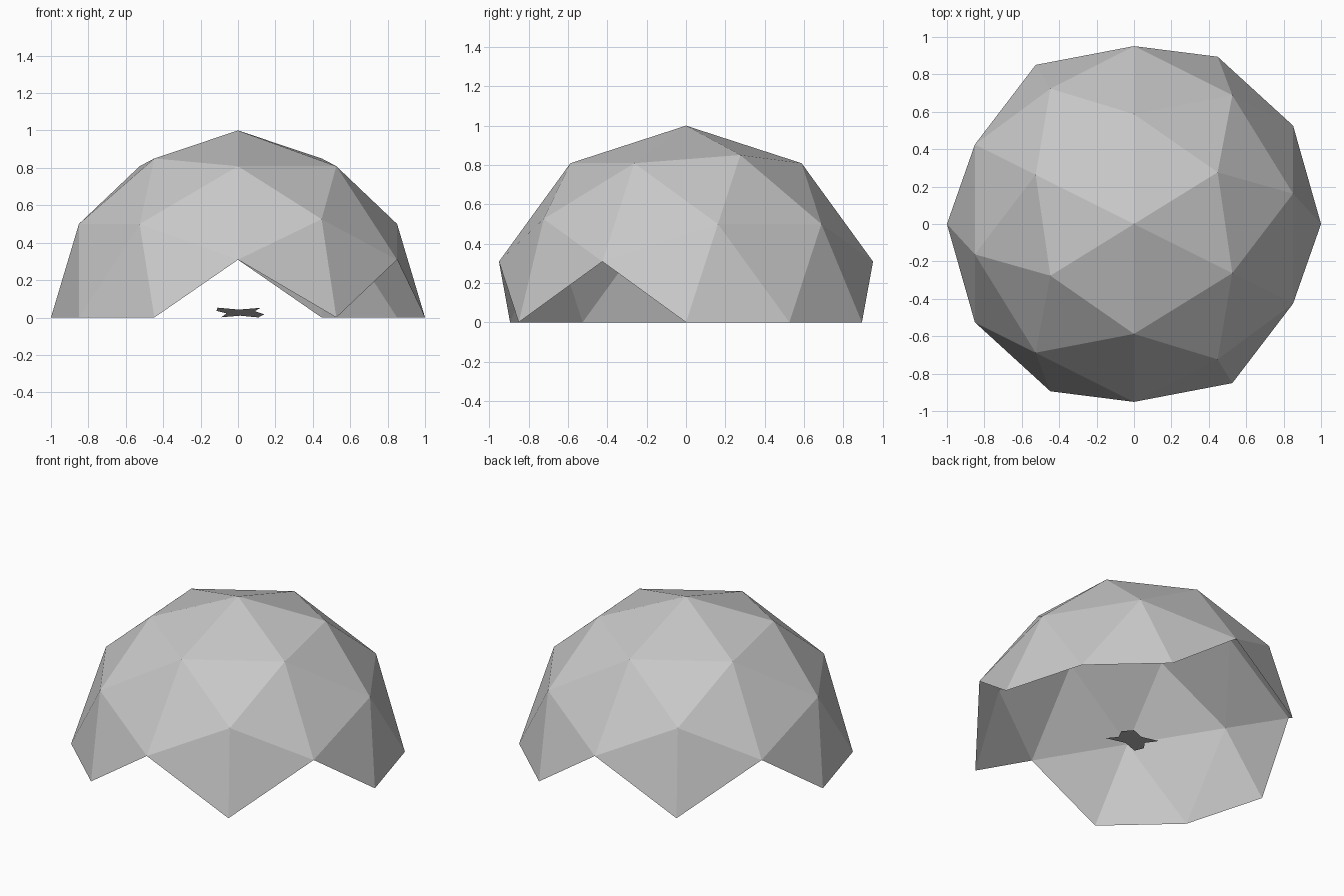
import bpy
import bmesh
import math
from mathutils import Matrix

if "Cube" in bpy.data.objects:
    bpy.data.objects.remove(bpy.data.objects["Cube"])

grey = bpy.data.materials.new("light grey")
grey.diffuse_color = (0.58, 0.58, 0.58, 1)
grey.use_nodes = True
grey.node_tree.nodes["Principled BSDF"].inputs["Base Color"].default_value = grey.diffuse_color


def add_object(name, bm):
    mesh = bpy.data.meshes.new(name)
    bm.to_mesh(mesh)
    bm.free()
    mesh.materials.append(grey)
    obj = bpy.data.objects.new(name, mesh)
    bpy.context.collection.objects.link(obj)
    return obj


# Geodesic dome shell: icosphere turned so the middle of a main edge is the apex
bm = bmesh.new()
bmesh.ops.create_icosphere(bm, subdivisions=2, radius=1)
hubs = [v.co.copy() for v in bm.verts if len(v.link_edges) == 5]
a = hubs[0]
b = min(hubs[1:], key=lambda p: (p - a).length)
z_axis = (a + b).normalized()
x_axis = (a - b).normalized()
y_axis = z_axis.cross(x_axis)
turn = Matrix.Rotation(math.atan(0.618034), 3, 'Z') @ Matrix((x_axis, y_axis, z_axis))
for v in bm.verts:
    v.co = turn @ v.co

# Remove every panel reaching below the ground, leaving four pointed doorways
below = [v for v in bm.verts if v.co.z < -0.01]
bmesh.ops.delete(bm, geom=below, context='VERTS')
for v in bm.verts:
    if abs(v.co.z) < 0.001:
        v.co.z = 0
bmesh.ops.recalc_face_normals(bm, faces=bm.faces)
if sum(f.normal.dot(f.calc_center_median()) for f in bm.faces) < 0:
    bmesh.ops.reverse_faces(bm, faces=bm.faces)
add_object("dome_shell", bm)

# Small tilted floor sheet with a ragged outline
outline = [(0.12, -0.12), (0.09, -0.036), (0.14, 0.05), (0.109, 0.13), (0.012, 0.084),
           (-0.09, 0.125), (-0.061, 0.025), (-0.115, -0.043), (-0.11, -0.125), (0.004, -0.075)]
bm = bmesh.new()
bm.faces.new([bm.verts.new((x, y, max(0, 0.027 - 0.205 * y))) for x, y in outline])
bmesh.ops.recalc_face_normals(bm, faces=bm.faces)
bmesh.ops.triangulate(bm, faces=bm.faces)
add_object("floor_sheet", bm)
